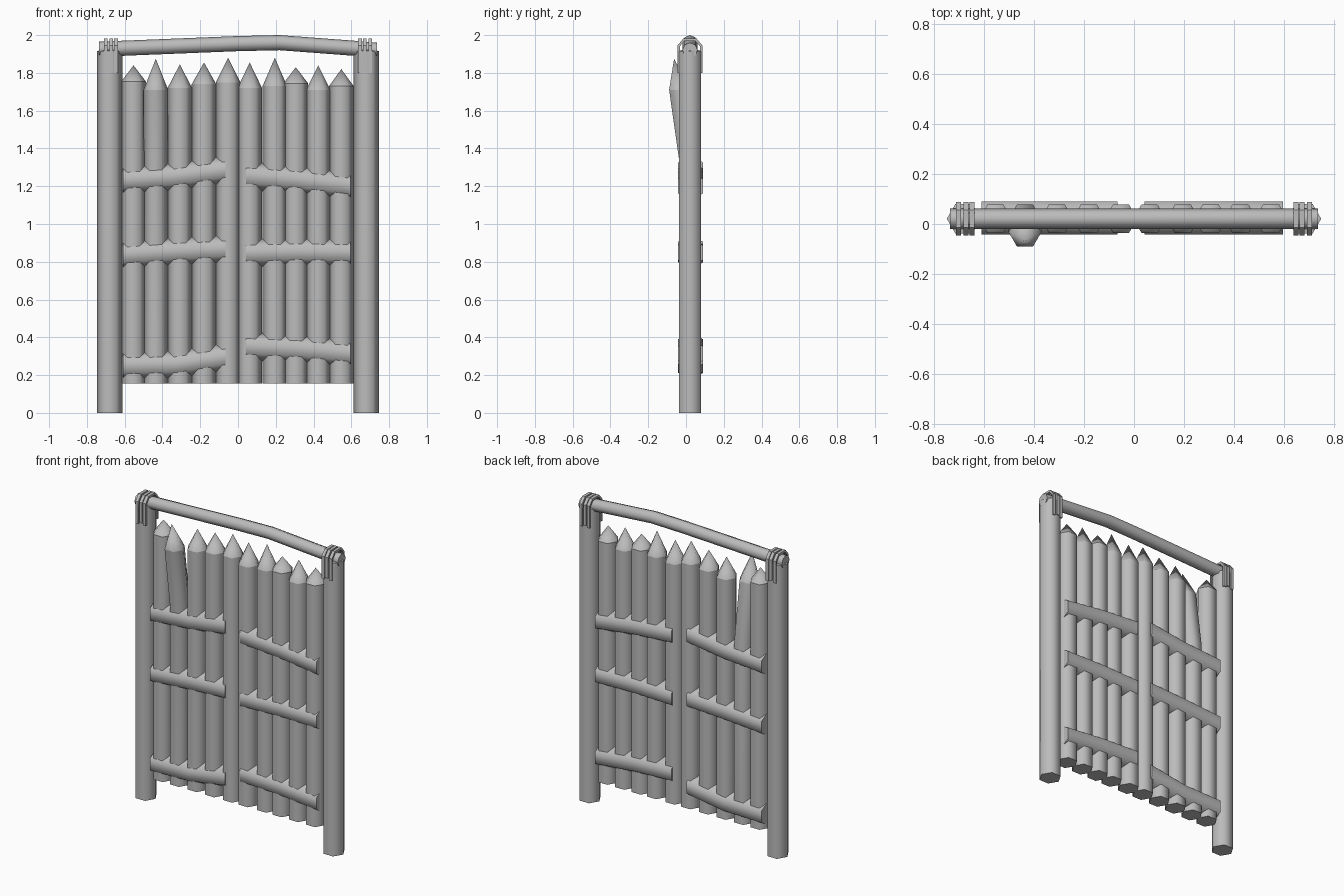
import bpy, bmesh, math
from mathutils import Vector

if "Cube" in bpy.data.objects:
    bpy.data.objects.remove(bpy.data.objects["Cube"])

grey = bpy.data.materials.new("weathered_grey")
grey.diffuse_color = (0.5, 0.5, 0.5, 1)
grey.use_nodes = True
grey.node_tree.nodes["Principled BSDF"].inputs["Base Color"].default_value = grey.diffuse_color
YC = 0.021  # centre plane of the gate


def finish(name, bm, angle=61):
    bmesh.ops.recalc_face_normals(bm, faces=bm.faces)
    me = bpy.data.meshes.new(name)
    bm.to_mesh(me)
    bm.free()
    me.materials.append(grey)
    ob = bpy.data.objects.new(name, me)
    bpy.context.collection.objects.link(ob)
    bpy.ops.object.select_all(action='DESELECT')
    ob.select_set(True)
    bpy.context.view_layer.objects.active = ob
    bpy.ops.object.shade_smooth_by_angle(angle=math.radians(angle))
    return ob


def pole(name, path, radius, axis='Z', tip=None, sides=6):
    """Sweep a polygon along a path; optionally end it in a sharpened point."""
    bm = bmesh.new()
    rings = []
    for p in path:
        ring = []
        for i in range(sides):
            a = 2 * math.pi * i / sides
            c, s = radius * math.cos(a), radius * math.sin(a)
            off = Vector((c, s, 0)) if axis == 'Z' else Vector((0, s, c))
            ring.append(bm.verts.new(Vector(p) + off))
        rings.append(ring)
    bm.faces.new(rings[0])
    for a, b in zip(rings, rings[1:]):
        for i in range(sides):
            j = (i + 1) % sides
            bm.faces.new((a[i], a[j], b[j], b[i]))
    if tip:
        apex = bm.verts.new(tip)
        for i in range(sides):
            j = (i + 1) % sides
            bm.faces.new((rings[-1][i], rings[-1][j], apex))
            bm.edges.get((rings[-1][i], rings[-1][j])).smooth = False
    else:
        bm.faces.new(rings[-1])
    return finish(name, bm)


def strap(name, x, width, drop):
    """Lashing bent over the crossbar and down both faces of the post."""
    outer = [(-0.066, drop), (-0.066, 1.945), (-0.035, 1.982), (0.035, 1.982),
             (0.066, 1.945), (0.066, drop)]
    inner = [(-0.054, drop), (-0.054, 1.94), (-0.03, 1.968), (0.03, 1.968),
             (0.054, 1.94), (0.054, drop)]
    bm = bmesh.new()
    faces = []
    for k in range(5):
        quad = (outer[k], outer[k + 1], inner[k + 1], inner[k])
        faces.append([(x - width / 2, YC + y, z) for y, z in quad])
    for f in faces:
        bm.faces.new([bm.verts.new(p) for p in f])
    bmesh.ops.remove_doubles(bm, verts=bm.verts, dist=1e-5)
    res = bmesh.ops.extrude_face_region(bm, geom=bm.faces[:])
    moved = [v for v in res['geom'] if isinstance(v, bmesh.types.BMVert)]
    bmesh.ops.translate(bm, verts=moved, vec=(width, 0, 0))
    finish(name, bm, 30)


# Side posts with lashings
for side, label in ((-1, "left"), (1, "right")):
    x = side * 0.679
    pole(f"{label}_post", [(x, YC, 0), (x, YC, 1.915)], 0.068,
         tip=(x - side * 0.02, YC, 1.935))
    for n, (sx, drop) in enumerate(((0.646, 1.80), (0.671, 1.81), (0.70, 1.80))):
        strap(f"{label}_strap_{n + 1}", side * sx, 0.02, drop)

# Slightly bowed crossbar
pole("crossbar", [(-0.735, YC, 1.925), (-0.62, YC, 1.93), (0, YC, 1.955),
                  (0.22, YC, 1.96), (0.62, YC, 1.93), (0.735, YC, 1.92)],
     0.04, axis='X', sides=8)

# Sharpened palisade logs: centre x, shoulder height, tip height
logs = [(-0.553, 1.755, 1.84), (-0.435, 1.71, 1.875), (-0.308, 1.72, 1.845),
        (-0.18, 1.74, 1.855), (-0.052, 1.75, 1.88), (0.062, 1.72, 1.855),
        (0.195, 1.73, 1.88), (0.306, 1.745, 1.83), (0.425, 1.71, 1.84),
        (0.547, 1.73, 1.82)]
for n, (x, shoulder, tip) in enumerate(logs):
    path = [(x, YC, 0.155), (x, YC, shoulder)]
    y = YC
    if n == 1:  # this log is bent forward near the top
        y = -0.033
        path = [(x, YC, 0.155), (x, YC, 1.33), (x, y, shoulder)]
    pole(f"log_{n + 1}", path, 0.065, tip=(x, y - 0.03 * (n == 1), tip))

# Rails running through both gate leaves: heights at three points
left_x, right_x = (-0.608, -0.33, -0.066), (0.042, 0.32, 0.595)
rails = {"left_rail": (left_x, ((0.25, 0.255, 0.297), (0.835, 0.855, 0.868),
                                (1.23, 1.25, 1.288))),
         "right_rail": (right_x, ((0.352, 0.34, 0.314), (0.845, 0.853, 0.848),
                                  (1.255, 1.235, 1.20)))}
for name, (xs, rows) in rails.items():
    for n, zs in enumerate(rows):
        pole(f"{name}_{n + 1}", [(x, 0.024, z) for x, z in zip(xs, zs)],
             0.076, axis='X')
